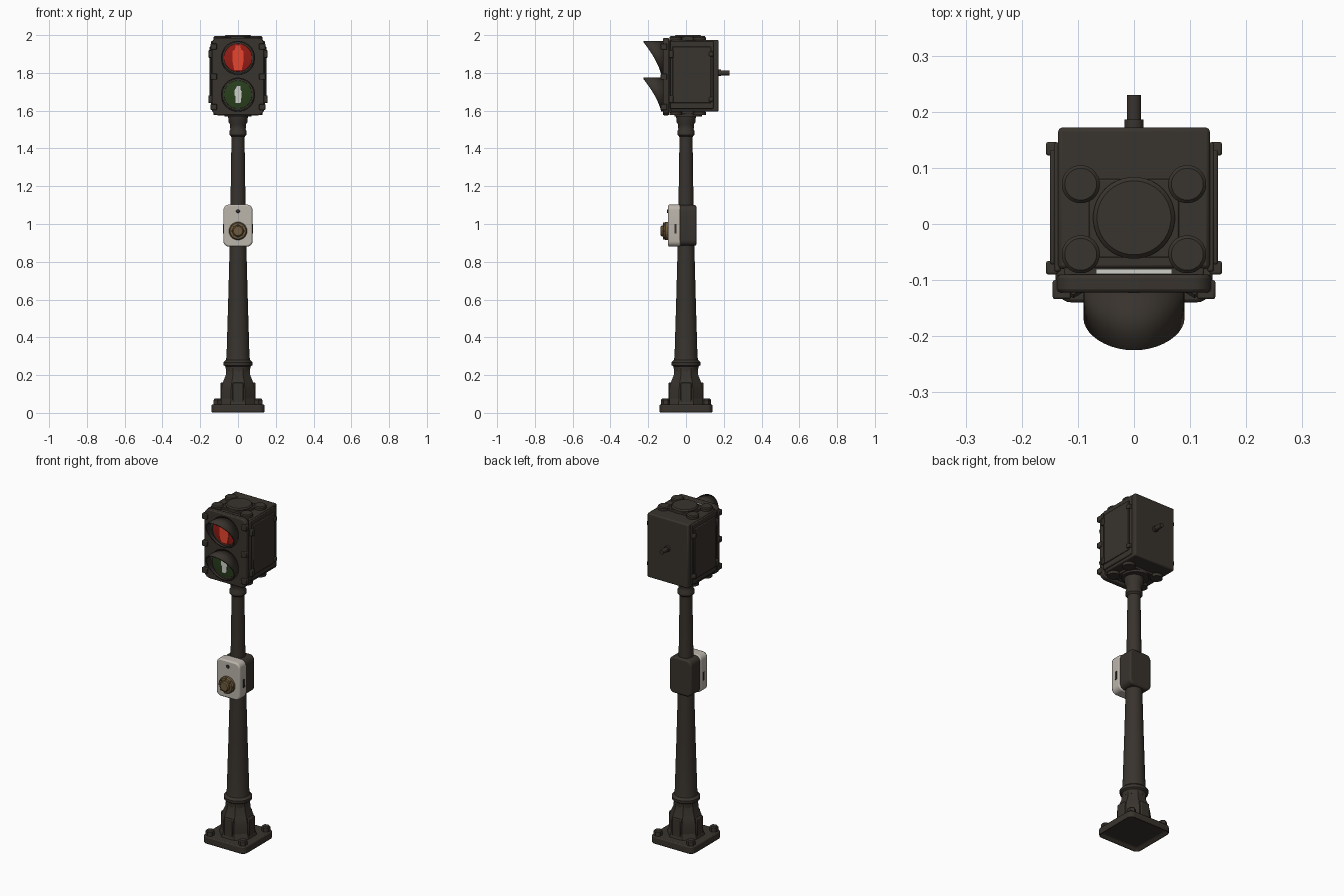
import bpy, bmesh, math
from mathutils import Vector, Matrix

if "Cube" in bpy.data.objects:
    bpy.data.objects.remove(bpy.data.objects["Cube"], do_unlink=True)


def material(name, r, g, b):
    m = bpy.data.materials.new(name)
    m.use_nodes = True
    m.diffuse_color = (r, g, b, 1)
    bsdf = m.node_tree.nodes["Principled BSDF"]
    bsdf.inputs["Base Color"].default_value = (r, g, b, 1)
    bsdf.inputs["Roughness"].default_value = 0.7
    return m


IRON = material("dark iron", 0.040, 0.033, 0.026)
WHITE = material("box off white", 0.50, 0.46, 0.41)
BRASS = material("button brass", 0.16, 0.105, 0.045)
RED = material("red lens", 0.30, 0.012, 0.008)
RED_LIT = material("red figure", 0.80, 0.06, 0.025)
GREEN = material("green lens", 0.022, 0.05, 0.012)
PALE = material("pale figure", 0.62, 0.62, 0.58)


def finish(name, bm, mat, bevel=0.0, angle=35):
    bmesh.ops.recalc_face_normals(bm, faces=bm.faces)
    mesh = bpy.data.meshes.new(name)
    bm.to_mesh(mesh)
    bm.free()
    ob = bpy.data.objects.new(name, mesh)
    bpy.context.collection.objects.link(ob)
    mesh.materials.append(mat)
    if bevel:
        mod = ob.modifiers.new("soft edges", "BEVEL")
        mod.width, mod.segments = bevel, 2
        mod.limit_method = "ANGLE"
    bpy.ops.object.select_all(action="DESELECT")
    ob.select_set(True)
    bpy.context.view_layer.objects.active = ob
    bpy.ops.object.shade_smooth_by_angle(angle=math.radians(angle))
    return ob


def box(name, lo, hi, mat, bevel=0.004, corner=0.0, axis=1, hollow=False):
    """Block whose edges along one axis can have large round corners."""
    lo, hi = Vector(lo), Vector(hi)
    bm = bmesh.new()
    bmesh.ops.create_cube(bm, size=1, matrix=Matrix.Translation((lo + hi) / 2)
                          @ Matrix.Diagonal((*(hi - lo), 1)))
    if hollow:
        under = min(bm.faces, key=lambda f: f.calc_center_median().z)
        bmesh.ops.inset_region(bm, faces=[under], thickness=0.03)
        bmesh.ops.translate(bm, verts=under.verts, vec=(0, 0, 0.02))
    if corner:
        edges = [e for e in bm.edges
                 if abs((e.verts[0].co - e.verts[1].co).normalized()[axis]) > 0.9]
        bmesh.ops.bevel(bm, geom=edges, offset=corner, segments=5, profile=0.5, affect="EDGES")
    return finish(name, bm, mat, bevel)


def lathe(name, profile, mat, at=(0, 0, 0), axis="Z", segs=32, angle=35):
    """Spin (radius, height) points; axis Y points toward the front."""
    bm = bmesh.new()
    rings = [[bm.verts.new((r * math.cos(a), r * math.sin(a), h))
              for a in (math.tau * (i + 0.5) / segs for i in range(segs))] for r, h in profile]
    for a, b in zip(rings, rings[1:]):
        for i in range(segs):
            j = (i + 1) % segs
            bm.faces.new((a[i], a[j], b[j], b[i]))
    bm.faces.new(rings[0])
    bm.faces.new(rings[-1])
    turn = {"Z": 0, "Y": math.pi / 2}[axis]
    bm.transform(Matrix.Translation(at) @ Matrix.Rotation(turn, 4, "X"))
    return finish(name, bm, mat, 0, angle)


def disc(name, at, r, h, mat, axis="Z", segs=24):
    e = min(r, h) * 0.25
    return lathe(name, [(r, 0), (r, h - e), (r - e, h)], mat, at, axis, segs)


def plate(name, points, y, mat, thick=0.006):
    bm = bmesh.new()
    face = bm.faces.new([bm.verts.new((x, y, z)) for x, z in points])
    ext = bmesh.ops.extrude_face_region(bm, geom=[face])
    moved = [v for v in ext["geom"] if isinstance(v, bmesh.types.BMVert)]
    bmesh.ops.translate(bm, verts=moved, vec=(0, -thick, 0))
    return finish(name, bm, mat)


# Foot: hollow base plate, bolts, ribbed pedestal
box("base_plate", (-0.14, -0.14, 0), (0.14, 0.14, 0.045), IRON, 0.006, 0.03, 2, True)
for sx in (-1, 1):
    for sy in (-1, 1):
        disc("base_bolt", (sx * 0.108, sy * 0.108, 0.04), 0.024, 0.035, IRON, segs=6)
lathe("pedestal", [(0.105, 0.04), (0.1, 0.06), (0.094, 0.075), (0.094, 0.13), (0.085, 0.165),
                   (0.07, 0.2), (0.066, 0.24)], IRON, segs=8, angle=20)
for i in range(4):
    rib = box("pedestal_panel", (-0.028, -0.093, 0.05), (0.028, -0.07, 0.16), IRON)
    rib.rotation_euler.z = i * math.pi / 2

# Tapered pole with lower and upper collars
lathe("pole", [(0.064, 0.22), (0.066, 0.245), (0.076, 0.252), (0.077, 0.268), (0.064, 0.28),
               (0.061, 0.3), (0.052, 0.6), (0.045, 0.86), (0.04, 1.1), (0.035, 1.44),
               (0.036, 1.462), (0.046, 1.472), (0.046, 1.49), (0.041, 1.5), (0.042, 1.525),
               (0.05, 1.54), (0.053, 1.575)], IRON)

# Push button housing
box("button_box_back", (-0.072, -0.035, 0.885), (0.072, 0.055, 1.1), IRON, 0.008, 0.03)
box("button_box_front", (-0.077, -0.095, 0.88), (0.077, -0.03, 1.103), WHITE, 0.008, 0.03)
lathe("push_button", [(0.048, 0), (0.048, 0.015), (0.042, 0.023), (0.03, 0.025), (0.03, 0.034),
                      (0.024, 0.04)], BRASS, (0, -0.094, 0.963), "Y")
for i in range(8):
    a = math.tau * i / 8
    disc("button_stud", (0.04 * math.cos(a), -0.112, 0.963 + 0.04 * math.sin(a)),
         0.006, 0.01, BRASS, "Y", 8)
disc("button_box_screw", (0, -0.094, 1.068), 0.01, 0.006, IRON, "Y", 12)
for sx in (-1, 1):
    box("button_box_clip", (sx * 0.077 - 0.003, -0.062, 0.95), (sx * 0.077 + 0.003, -0.05, 1.0), IRON, 0.001)

# Signal head: body, front panel, side doors
box("head_body", (-0.135, -0.08, 1.595), (0.135, 0.172, 1.975), IRON, 0.007)
box("front_panel", (-0.138, -0.122, 1.575), (0.138, -0.09, 1.985), IRON, 0.006, 0.035)
box("panel_seat", (-0.125, -0.095, 1.59), (0.125, -0.075, 1.972), IRON)
box("panel_gap_strip", (-0.068, -0.089, 1.968), (0.068, -0.08, 1.976), PALE, 0)
for s in (-1, 1):
    def side_box(name, x0, x1, y0, y1, z0, z1, bevel=0.004):
        a, b = sorted((s * x0, s * x1))
        return box(name, (a, y0, z0), (b, y1, z1), IRON, bevel)
    side_box("side_door", 0.13, 0.143, -0.085, 0.145, 1.61, 1.968)
    side_box("side_door_panel", 0.14, 0.15, -0.072, 0.132, 1.64, 1.94)
    for z in (1.66, 1.9):
        side_box("door_hinge", 0.135, 0.157, -0.09, -0.066, z - 0.02, z + 0.02)
        side_box("door_latch", 0.135, 0.157, 0.122, 0.146, z - 0.012, z + 0.012)
    for z in (1.62, 1.78, 1.94):
        side_box("panel_clamp", 0.112, 0.145, -0.134, -0.1, z - 0.016, z + 0.016)

# Lobed mounting plates above and below the head
for z, up in ((1.972, 1), (1.598, -1)):
    lo, hi = sorted((z, z + up * 0.016))
    box("mount_plate", (-0.08, -0.06, lo), (0.08, 0.08, hi), IRON, 0.003)
    lo, hi = sorted((z, z + up * 0.022))
    for sx in (-1, 1):
        for y in (-0.054, 0.071):
            disc("mount_lobe", (sx * 0.095, y, lo), 0.034, hi - lo, IRON)
    lo, hi = sorted((z, z + up * 0.028))
    disc("mount_cap", (0, 0.011, lo), 0.073, hi - lo, IRON, segs=36)

# Handle on the back
disc("back_handle_collar", (0, 0.186, 1.8), 0.017, 0.02, IRON, "Y")
disc("back_handle", (0, 0.23, 1.8), 0.013, 0.07, IRON, "Y", 16)


def visor(z, r=0.09, segs=40):
    """Tube hood that is long on top and fades out at the bottom."""
    bm = bmesh.new()
    rings = []
    for k in (0, 1):
        ring = []
        for i in range(segs):
            a = math.tau * i / segs
            h = math.sin(a)
            reach = 0.012 + 0.093 * ((h + 1) / 2) ** 1.35
            ring.append(bm.verts.new((r * math.cos(a), -0.12 - k * reach, z + r * h)))
        rings.append(ring)
    for i in range(segs):
        j = (i + 1) % segs
        bm.faces.new((rings[0][i], rings[0][j], rings[1][j], rings[1][i]))
    ob = finish("visor", bm, IRON)
    mod = ob.modifiers.new("thickness", "SOLIDIFY")
    mod.thickness = 0.007
    mod.offset = -1


# Lenses, hoods and figures
for name, z, mat in (("red_lens", 1.88, RED), ("green_lens", 1.685, GREEN)):
    visor(z)
    lathe(name, [(0.076, 0), (0.074, 0.004), (0.05, 0.008), (0.02, 0.01)], mat, (0, -0.12, z), "Y")
stand = [(-0.012, 0.065), (0.012, 0.065), (0.016, 0.044), (0.03, 0.035), (0.03, -0.015),
         (0.02, -0.065), (-0.02, -0.065), (-0.03, -0.015), (-0.03, 0.035), (-0.016, 0.044)]
walk = [(-0.006, 0.045), (0.012, 0.045), (0.014, 0.025), (0.02, 0.015), (0.018, -0.012),
        (0.014, -0.045), (-0.014, -0.045), (-0.012, -0.012), (-0.02, 0.0), (-0.018, 0.022)]
plate("standing_figure", [(x, 1.88 + z) for x, z in stand], -0.126, RED_LIT)
plate("walking_figure", [(x, 1.685 + z) for x, z in walk], -0.126, PALE)
